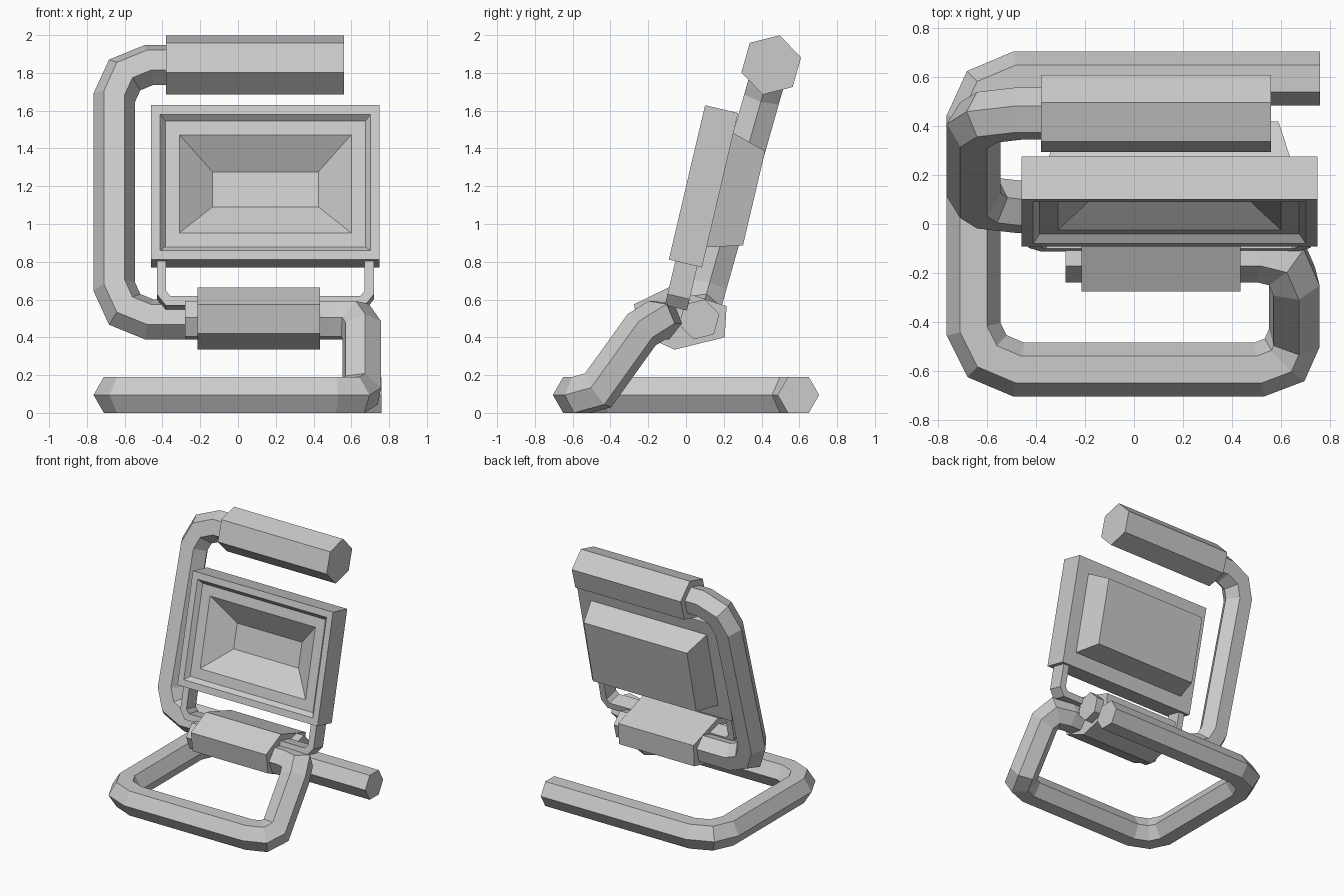
import bpy, bmesh
from math import cos, sin, pi, radians
from mathutils import Vector, Matrix

if "Cube" in bpy.data.objects:
    bpy.data.objects.remove(bpy.data.objects["Cube"])


def make(name, rings, mat):
    """Skin a list of equal-length rings, cap both ends, place in the scene."""
    bm = bmesh.new()
    vs = [[bm.verts.new(p) for p in ring] for ring in rings]
    n = len(vs[0])
    for a, b in zip(vs, vs[1:]):
        for i in range(n):
            j = (i + 1) % n
            bm.faces.new((a[i], a[j], b[j], b[i]))
    bm.faces.new(vs[0])
    bm.faces.new(vs[-1])
    bmesh.ops.recalc_face_normals(bm, faces=bm.faces)
    me = bpy.data.meshes.new(name)
    bm.to_mesh(me)
    bm.free()
    ob = bpy.data.objects.new(name, me)
    ob.matrix_world = mat
    bpy.context.collection.objects.link(ob)
    return ob


def sweep(name, path, profile, up, mat=Matrix()):
    """Sweep a profile along a path with mitred corners."""
    pts = [Vector(p) for p in path]
    dirs = [(b - a).normalized() for a, b in zip(pts, pts[1:])]
    up = Vector(up)
    side = up.cross(dirs[0])
    rings = [[pts[0] + side * a + up * b for a, b in profile]]
    for k, d in enumerate(dirs):
        p = pts[k + 1]
        nrm = d + dirs[min(k + 1, len(dirs) - 1)]
        rings.append([v + d * ((p - v).dot(nrm) / d.dot(nrm)) for v in rings[-1]])
    return make(name, rings, mat)


def hexagon(r):
    return [(r * cos(k * pi / 3), r * sin(k * pi / 3)) for k in range(6)]


def rect_stack(name, rects, mat):
    """Loft rectangles given as (half width, half height, depth)."""
    rings = [[(sx * w, d, sz * h) for sx, sz in ((-1, -1), (1, -1), (1, 1), (-1, 1))]
             for w, h, d in rects]
    return make(name, rings, mat)


def leaned(x, y, z, deg):
    return Matrix.Translation((x, y, z)) @ Matrix.Rotation(radians(-deg), 4, 'X')


TUBE = hexagon(0.11)

# Base tube: floor loop, rising at front right into the clamp
sweep("base_tube", [
    (0.76, 0.595, 0.095), (-0.47, 0.595, 0.095), (-0.60, 0.54, 0.095),
    (-0.655, 0.42, 0.095), (-0.655, -0.43, 0.095), (-0.60, -0.54, 0.095),
    (-0.47, -0.595, 0.095), (0.51, -0.595, 0.095), (0.615, -0.555, 0.095),
    (0.655, -0.465, 0.12), (0.655, -0.235, 0.44), (0.62, -0.155, 0.49),
    (0.52, -0.13, 0.49), (-0.28, -0.13, 0.49)], TUBE, (0, 0, 1))

# Upper frame tube and handle grip, leaning back
frame = leaned(0, 0.07, 0.495, 15.8)
sweep("upper_frame", [
    (0.50, 0, 0), (-0.47, 0, 0), (-0.60, 0, 0.055), (-0.655, 0, 0.18),
    (-0.655, 0, 1.22), (-0.60, 0, 1.345), (-0.47, 0, 1.40), (-0.30, 0, 1.40)],
    TUBE, (0, 1, 0), frame)
sweep("handle_grip", [(-0.38, 0, 1.40), (0.56, 0, 1.40)], hexagon(0.163), (0, 1, 0), frame)

# Clamp joining both tubes
sweep("tube_clamp", [(-0.215, 0, 0), (0.435, 0, 0)],
      [(-0.275, 0.575), (-0.09, 0.665), (0.215, 0.565), (0.205, 0.40),
       (-0.06, 0.335), (-0.25, 0.42)], (0, 0, 1))

# Lamp: reflector, recessed rim, housing and rear bulge in one shell
lamp = leaned(0.145, 0.005, 1.22, 13.2)
rect_stack("lamp_housing", [
    (0.28, 0.095, 0.16), (0.455, 0.267, 0.033), (0.53, 0.342, 0.033),
    (0.557, 0.37, 0), (0.605, 0.42, 0), (0.605, 0.42, 0.18),
    (0.50, 0.31, 0.18), (0.445, 0.257, 0.365)], lamp)

# U-shaped bracket under the lamp
sweep("lamp_bracket", [
    (-0.55, 0.095, -0.41), (-0.55, 0.095, -0.59), (-0.515, 0.095, -0.635),
    (0.515, 0.095, -0.635), (0.55, 0.095, -0.59), (0.55, 0.095, -0.41)],
    [(-0.025, -0.06), (0.025, -0.06), (0.025, 0.06), (-0.025, 0.06)], (0, 1, 0), lamp)
